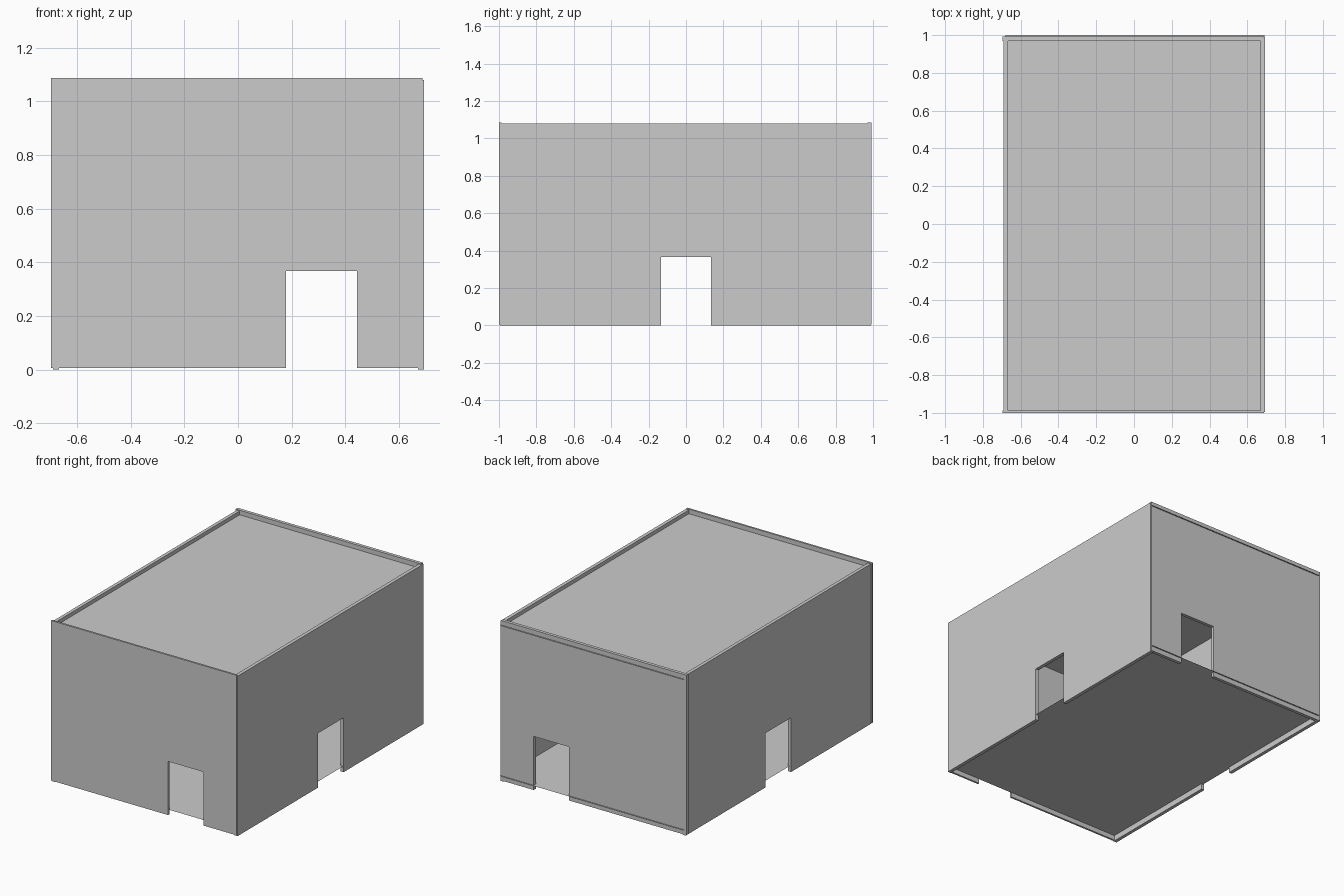
import bpy, bmesh
from mathutils import Vector

if "Cube" in bpy.data.objects:
    bpy.data.objects.remove(bpy.data.objects["Cube"])

def wall(name, axis, u0, u1, z0, z1, door, top, d0, d1):
    """Wall outline with a door notch, extruded from d0 to d1 across its thickness."""
    a, b = door
    outline = [(u0, z0), (a, z0), (a, top), (b, top), (b, z0), (u1, z0), (u1, z1), (u0, z1)]
    place = (lambda u, z: (u, d0, z)) if axis == 'x' else (lambda u, z: (d0, u, z))
    shift = Vector((0, d1 - d0, 0)) if axis == 'x' else Vector((d1 - d0, 0, 0))
    bm = bmesh.new()
    face = bm.faces.new([bm.verts.new(place(u, z)) for u, z in outline])
    ext = bmesh.ops.extrude_face_region(bm, geom=[face], use_keep_orig=True)
    bmesh.ops.translate(bm, vec=shift, verts=[v for v in ext['geom'] if isinstance(v, bmesh.types.BMVert)])
    bmesh.ops.recalc_face_normals(bm, faces=bm.faces)
    finish(name, bm)

def sheet(name, x0, x1, y0, y1, z):
    """Single flat panel."""
    bm = bmesh.new()
    bm.faces.new([bm.verts.new(p) for p in ((x0, y0, z), (x1, y0, z), (x1, y1, z), (x0, y1, z))])
    finish(name, bm)

def finish(name, bm):
    mesh = bpy.data.meshes.new(name)
    bm.to_mesh(mesh)
    bm.free()
    bpy.context.collection.objects.link(bpy.data.objects.new(name, mesh))

# End walls with off-centre doorways
for name, d0, d1 in (("front_wall", -1.0, -0.987), ("back_wall", 0.97, 0.992)):
    wall(name, 'x', -0.697, 0.688, 0.006, 1.086, (0.178, 0.443), 0.368, d0, d1)

# Side walls with central doorways
for name, d0, d1 in (("left_wall", -0.69, -0.667), ("right_wall", 0.67, 0.694)):
    wall(name, 'y', -0.995, 0.988, 0.0, 1.08, (-0.135, 0.135), 0.367, d0, d1)

# Floor and ceiling panels, just proud of the back wall
sheet("floor", -0.68, 0.69, -0.99, 1.0, 0.038)
sheet("ceiling", -0.68, 0.69, -0.99, 1.0, 1.055)
